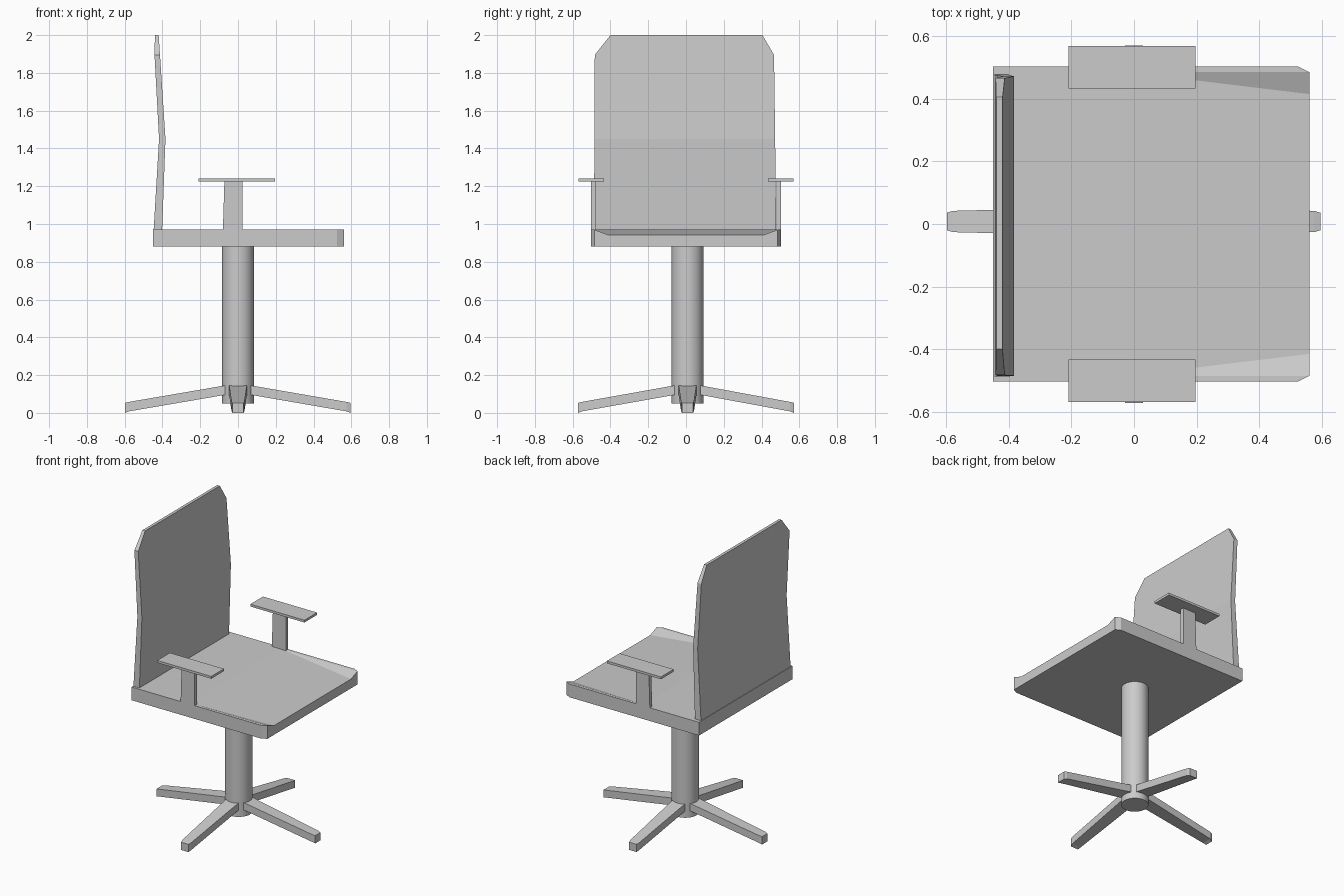
import bpy, bmesh, math
from mathutils import Matrix

if "Cube" in bpy.data.objects:
    bpy.data.objects.remove(bpy.data.objects["Cube"])


def make(name, verts, faces):
    me = bpy.data.meshes.new(name)
    me.from_pydata(verts, [], faces)
    bm = bmesh.new()
    bm.from_mesh(me)
    bmesh.ops.recalc_face_normals(bm, faces=bm.faces)
    bm.to_mesh(me)
    bm.free()
    ob = bpy.data.objects.new(name, me)
    bpy.context.collection.objects.link(ob)
    return ob


def loft(name, sections):
    """Solid skinned through equal-length vertex rings, capped at both ends."""
    n = len(sections[0])
    verts = [v for s in sections for v in s]
    faces = [list(range(n)), list(range(len(verts) - n, len(verts)))]
    for k in range(len(sections) - 1):
        for i in range(n):
            j = (i + 1) % n
            faces.append((k * n + i, k * n + j, (k + 1) * n + j, (k + 1) * n + i))
    return make(name, verts, faces)


def box(name, x0, x1, y0, y1, z0, z1, xb=None):
    """Box; xb moves the low-x edge of the bottom."""
    xb = x0 if xb is None else xb
    return loft(name, [[(a, y0, z), (x1, y0, z), (x1, y1, z), (a, y1, z)]
                       for a, z in ((xb, z0), (x0, z1))])


# Seat slab: clipped front corners, flat rims, centre dipping toward the front
ZB, ZT, ZD = 0.88, 0.97, 0.943
half = [(-0.45, 0.503), (0.0, 0.503), (0.525, 0.503), (0.56, 0.485)]
outline = half + [(x, -y) for x, y in reversed(half)]
verts = [(x, y, ZB) for x, y in outline] + [(x, y, ZT) for x, y in outline]
verts += [(-0.02, 0.485, ZT), (-0.02, -0.485, ZT), (0.56, 0.415, ZD), (0.56, -0.415, ZD)]
faces = [list(range(8))]
faces += [(i, (i + 1) % 8, 8 + (i + 1) % 8, 8 + i) for i in range(8) if i != 3]
faces += [(3, 4, 12, 19, 18, 11),          # front face
          (8, 9, 16, 17, 14, 15),          # flat rear
          (9, 10, 11, 16), (12, 13, 14, 17),   # side rims
          (16, 11, 18), (17, 19, 12),      # sloping sides of the dip
          (16, 18, 19, 17)]                # dipped centre
make("seat", verts, faces)

# Backrest: (z, back x, front x, low y, high y) sections
profile = [(0.96, -0.447, -0.402, -0.487, 0.477),
           (1.45, -0.418, -0.384, -0.485, 0.472),
           (1.895, -0.442, -0.413, -0.483, 0.466),
           (2.0, -0.44, -0.42, -0.40, 0.405)]
loft("backrest", [[(b, l, z), (f, l, z), (f, h, z), (b, h, z)]
                  for z, b, f, l, h in profile])

# Armrests on both sides
for side, s in (("left", -1), ("right", 1)):
    box(side + "_armrest_post", -0.072, 0.025, s * 0.478, s * 0.503, 0.965, 1.226, -0.08)
    box(side + "_armrest_pad", -0.21, 0.197, s * 0.433, s * 0.569, 1.224, 1.24)

# Central column
CY = 0.008
bpy.ops.mesh.primitive_cylinder_add(vertices=32, radius=0.084, depth=0.83,
                                    location=(0, CY, 0.465))
column = bpy.context.object
column.name = "column"
bpy.ops.object.shade_smooth_by_angle(angle=math.radians(35))

# Four tapering base legs: (distance, half width, bottom z, top z)
for i, reach in enumerate((0.595, 0.563, 0.598, 0.58)):
    rings = [(0.07, 0.047, 0.095, 0.145),
             (reach - 0.02, 0.034, 0.008, 0.058),
             (reach, 0.028, 0.0, 0.053)]
    leg = loft("base_leg_%d" % (i + 1),
               [[(d, -w, a), (d, w, a), (d, w, b), (d, -w, b)] for d, w, a, b in rings])
    leg.data.transform(Matrix.Translation((0, CY, 0))
                       @ Matrix.Rotation(i * math.pi / 2, 4, 'Z'))
